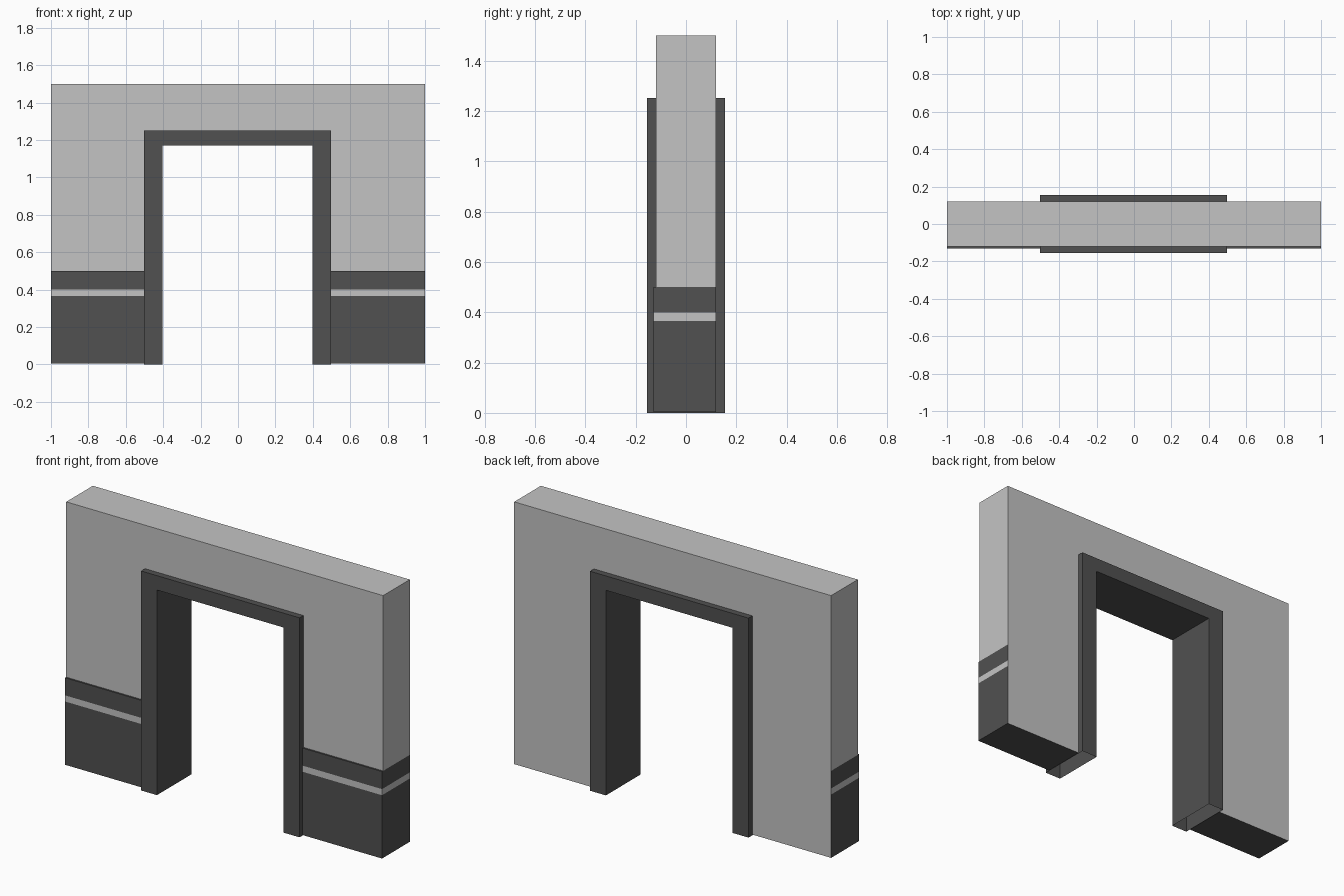
import bpy, bmesh
from mathutils import Vector

cube = bpy.data.objects.get("Cube")
if cube:
    bpy.data.objects.remove(cube, do_unlink=True)


def make_material(name, value):
    mat = bpy.data.materials.new(name)
    mat.use_nodes = True
    color = (value, value, value, 1)
    mat.diffuse_color = color
    mat.node_tree.nodes["Principled BSDF"].inputs["Base Color"].default_value = color
    return mat


LIGHT = make_material("light grey plaster", 0.55)
DARK = make_material("dark grey paint", 0.082)


def prism(name, points, travel, mats, cuts=(), rule=None, open_bottom=False):
    """Extrude a flat outline, slice it at the cut heights and colour by rule."""
    bm = bmesh.new()
    face = bm.faces.new([bm.verts.new(p) for p in points])
    new = bmesh.ops.extrude_face_region(bm, geom=[face], use_keep_orig=True)["geom"]
    verts = [g for g in new if isinstance(g, bmesh.types.BMVert)]
    bmesh.ops.translate(bm, verts=verts, vec=travel)
    for z in cuts:
        bmesh.ops.bisect_plane(bm, geom=bm.verts[:] + bm.edges[:] + bm.faces[:],
                               plane_co=(0, 0, z), plane_no=(0, 0, 1))
    bmesh.ops.recalc_face_normals(bm, faces=bm.faces)
    bm.normal_update()
    for f in bm.faces:
        f.material_index = rule(f) if rule else 0
    if open_bottom:
        under = [f for f in bm.faces if f.normal.z < -0.9 and f.calc_center_median().z < 0.01]
        bmesh.ops.delete(bm, geom=under, context='FACES_ONLY')
    mesh = bpy.data.meshes.new(name)
    bm.to_mesh(mesh)
    bm.free()
    for m in mats:
        mesh.materials.append(m)
    obj = bpy.data.objects.new(name, mesh)
    bpy.context.collection.objects.link(obj)
    return obj


# Main dimensions
TOP, DADO, FLOOR = 1.5, 0.5, 0.004
STRIPE = (0.365, 0.4)
WALL_Y, PANEL_Y, FRAME_Y = 0.12, 0.13, 0.155
LEFT, RIGHT = 0.497, -0.503
FRAME_TOP, FRAME_SIDE, HEAD = 1.252, 0.1, 0.082


def wall_colour(f):
    """Dark dado on front, ends and underside, with a light stripe; plain back."""
    z = f.calc_center_median().z
    striped = STRIPE[0] < z < STRIPE[1]
    return int(z < DADO + 0.001 and not striped and f.normal.y < 0.5)


# Wall on each side of the doorway, with the thicker dado at the front
section = [(-PANEL_Y, FLOOR), (WALL_Y, FLOOR), (WALL_Y, TOP),
           (-WALL_Y, TOP), (-WALL_Y, DADO), (-PANEL_Y, DADO)]
for name, x0, x1 in (("left_wall", LEFT, 1), ("right_wall", -1, RIGHT)):
    prism(name, [(x0, y, z) for y, z in section], Vector((x1 - x0, 0, 0)),
          [LIGHT, DARK], cuts=STRIPE + (DADO,), rule=wall_colour)

# Wall above the doorway
prism("wall_over_door",
      [(RIGHT, y, z) for y, z in ((-WALL_Y, FRAME_TOP), (WALL_Y, FRAME_TOP),
                                  (WALL_Y, TOP), (-WALL_Y, TOP))],
      Vector((LEFT - RIGHT, 0, 0)), [LIGHT])

# Door frame, hollow under the feet
arch = [(RIGHT, 0), (RIGHT, FRAME_TOP), (LEFT, FRAME_TOP), (LEFT, 0),
        (LEFT - FRAME_SIDE, 0), (LEFT - FRAME_SIDE, FRAME_TOP - HEAD),
        (RIGHT + FRAME_SIDE, FRAME_TOP - HEAD), (RIGHT + FRAME_SIDE, 0)]
prism("door_frame", [(x, -FRAME_Y, z) for x, z in arch],
      Vector((0, 2 * FRAME_Y, 0)), [DARK], open_bottom=True)
